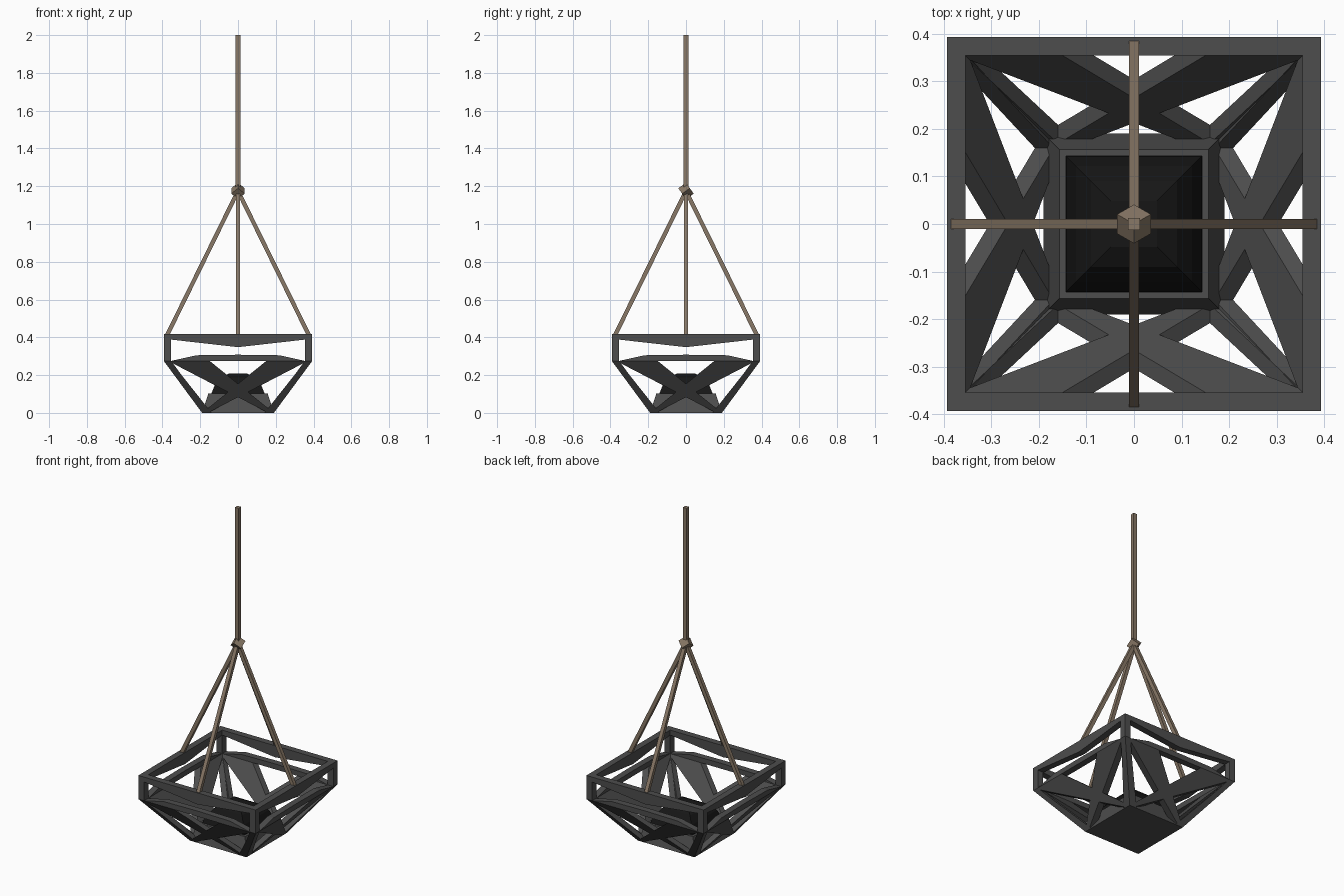
import bpy, bmesh, math
from mathutils import Vector, Matrix

if "Cube" in bpy.data.objects:
    bpy.data.objects.remove(bpy.data.objects["Cube"])


def material(name, rgb):
    m = bpy.data.materials.new(name)
    m.diffuse_color = (*rgb, 1)
    m.use_nodes = True
    m.node_tree.nodes["Principled BSDF"].inputs["Base Color"].default_value = m.diffuse_color
    return m


IRON = material("iron", (0.075, 0.075, 0.075))
COAL = material("coal", (0.008, 0.008, 0.008))
ROPE = material("rope", (0.25, 0.19, 0.135))


def finish(name, bm, mat):
    bmesh.ops.recalc_face_normals(bm, faces=bm.faces)
    me = bpy.data.meshes.new(name)
    bm.to_mesh(me)
    bm.free()
    me.materials.append(mat)
    ob = bpy.data.objects.new(name, me)
    bpy.context.collection.objects.link(ob)
    return ob


def prism(bm, pts, depth):
    """Extrude a 3D outline along +y."""
    a = [bm.verts.new(p) for p in pts]
    b = [bm.verts.new((p[0], p[1] + depth, p[2])) for p in pts]
    bm.faces.new(a)
    bm.faces.new(b[::-1])
    for i in range(len(a)):
        j = (i + 1) % len(a)
        bm.faces.new((a[j], a[i], b[i], b[j]))


def square_loft(bm, rings):
    """Stack of square sections given as (half width, z)."""
    loops = [[bm.verts.new((sx * w, sy * w, z))
              for sx, sy in ((-1, -1), (1, -1), (1, 1), (-1, 1))] for w, z in rings]
    for lo, hi in zip(loops, loops[1:]):
        for i in range(4):
            j = (i + 1) % 4
            bm.faces.new((lo[i], lo[j], hi[j], hi[i]))
    bm.faces.new(loops[0][::-1])
    bm.faces.new(loops[-1])


R, B, Z1, Z2, T = 0.393, 0.19, 0.275, 0.418, 0.039


def slope(x, z):
    return (x, -(B + (R - B) * z / Z1), z)


def rim(x, z):
    return (x, -R, z)


def four_sides(name, outlines, place):
    for i, side in enumerate(("front", "right", "back", "left")):
        bm = bmesh.new()
        for o in outlines:
            for s in (1, -1):
                prism(bm, [place(s * x, z) for x, z in o], T)
        bmesh.ops.rotate(bm, verts=bm.verts, cent=(0, 0, 0),
                         matrix=Matrix.Rotation(i * math.pi / 2, 3, 'Z'))
        finish(f"{side}_{name}", bm, IRON)


# upper rim: corner posts, top bar deepening to the middle, lower bar
four_sides("rim_panel", [
    [(-R, Z1), (-R + T, Z1), (-R + T, Z2), (-R, Z2)],
    [(-R + T, Z2), (0, Z2), (0, 0.348), (-R + T, 0.388)],
    [(-R + T, Z1), (0, Z1), (0, 0.308), (-0.22, 0.305)],
], rim)

# sloping sides: tapered crossing bars and corner struts
four_sides("basket_panel", [
    [(-0.37, Z1), (-0.15, Z1), (B, 0.0), (B - 0.03, 0.0)],
    [(-R, Z1), (-R + 0.035, Z1), (-B + 0.05, 0.0), (-B, 0.0)],
], slope)

# base tray
bm = bmesh.new()
square_loft(bm, [(0.19, 0), (0.157, 0.103), (0.143, 0.103), (0.143, 0.05)])
finish("base_tray", bm, IRON)

# mound of coal
bm = bmesh.new()
square_loft(bm, [(0.143, 0.05), (0.142, 0.1), (0.122, 0.15), (0.09, 0.188), (0.048, 0.209)])
finish("coal_mound", bm, COAL)


def rod(name, p, q, w):
    p, q = Vector(p), Vector(q)
    d = q - p
    bm = bmesh.new()
    rot = d.to_track_quat('Z', 'Y').to_matrix().to_4x4()
    bmesh.ops.create_cube(bm, size=1, matrix=Matrix.Translation((p + q) / 2) @ rot
                          @ Matrix.Diagonal((w, w, d.length, 1)))
    finish(name, bm, ROPE)


# hanging ropes
rod("main_rope", (0, 0, 1.17), (0, 0, 2.0), 0.025)
for i, (x, y) in enumerate(((1, 0), (0, 1), (-1, 0), (0, -1))):
    rod(f"support_rope_{i + 1}", (x * 0.376, y * 0.376, 0.41), (0, 0, 1.175), 0.022)

# knot: cube standing on a corner
bm = bmesh.new()
turn = (Matrix.Rotation(math.pi / 2, 4, 'Z') @ Matrix.Rotation(-math.atan(math.sqrt(0.5)), 4, 'Y')
        @ Matrix.Rotation(math.pi / 4, 4, 'X'))
bmesh.ops.create_cube(bm, size=0.05, matrix=Matrix.Translation((0, 0, 1.175)) @ turn)
finish("rope_knot", bm, ROPE)
